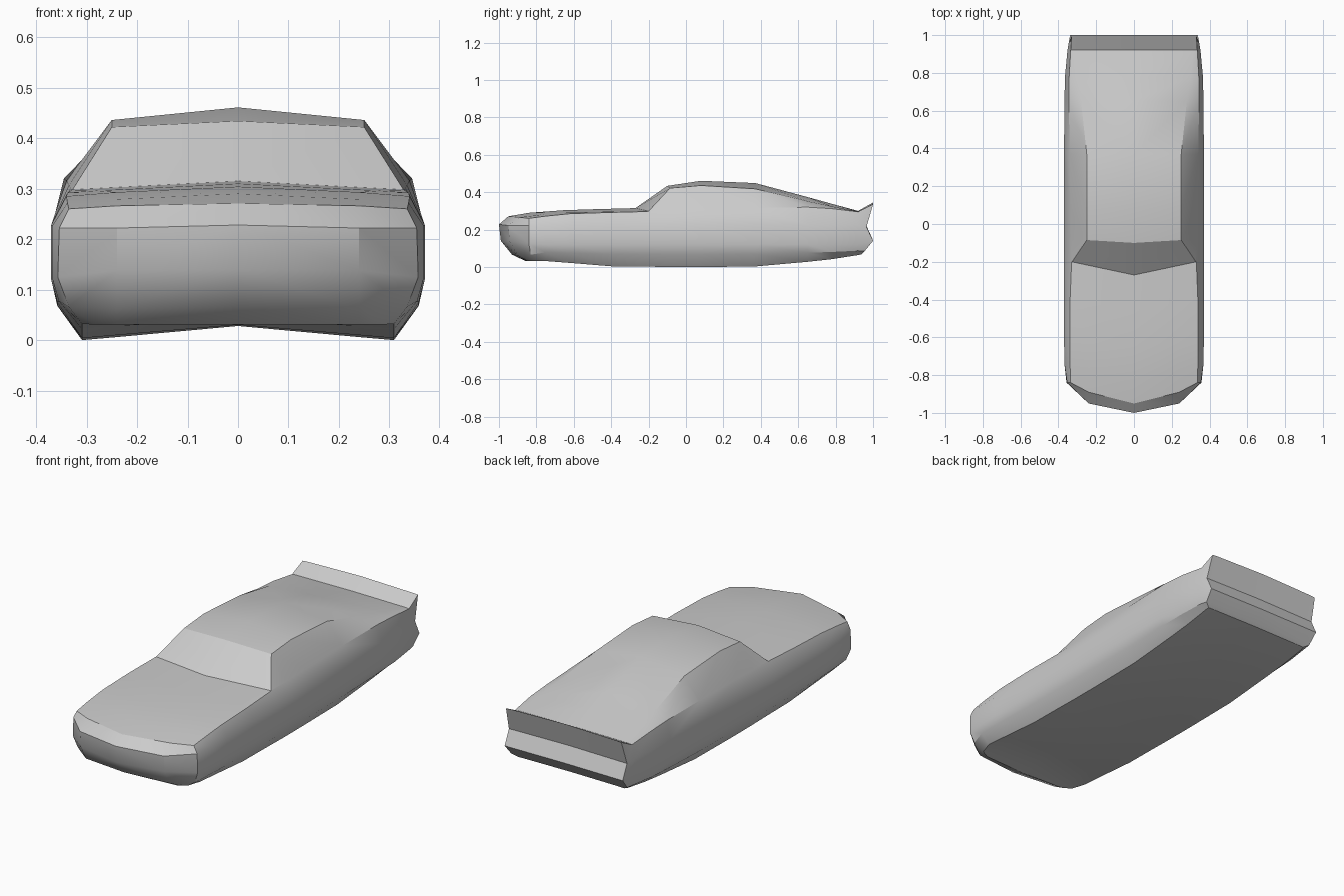
import bpy, bmesh

# Cross-sections from nose to tail:
# side y, centre y, centre z, roof-edge x, roof-edge z, shoulder x, shoulder z, half width, sill z
STATIONS = [
    (-0.75, -0.84, 0.290, 0.24, 0.279, 0.338, 0.272, 0.367, 0.032),
    (-0.62, -0.65, 0.304, 0.24, 0.293, 0.340, 0.285, 0.370, 0.022),
    (-0.40, -0.46, 0.310, 0.28, 0.296, 0.338, 0.292, 0.370, 0.004),
    (-0.20, -0.27, 0.315, 0.328, 0.298, 0.330, 0.297, 0.370, 0.002),
    (-0.08, -0.10, 0.434, 0.25, 0.422, 0.332, 0.301, 0.370, 0.000),
    (0.08, 0.08, 0.461, 0.25, 0.436, 0.335, 0.307, 0.370, 0.000),
    (0.37, 0.37, 0.449, 0.25, 0.418, 0.340, 0.316, 0.370, 0.003),
    (0.65, 0.65, 0.374, 0.28, 0.352, 0.345, 0.320, 0.368, 0.028),
    (0.78, 0.78, 0.338, 0.30, 0.324, 0.343, 0.312, 0.365, 0.042),
    (0.92, 0.92, 0.300, 0.315, 0.297, 0.335, 0.295, 0.352, 0.064),
]

# End panels, top row to bottom row; each row runs centre, inner, corner
NOSE = [
    [(0, -0.95, 0.271), (0.24, -0.89, 0.266), (0.335, -0.84, 0.260)],
    [(0, -1.0, 0.228), (0.24, -0.95, 0.222), (0.354, -0.84, 0.222)],
    [(0, -0.99, 0.14), (0.24, -0.943, 0.138), (0.357, -0.84, 0.125)],
    [(0, -0.93, 0.066), (0.24, -0.90, 0.062), (0.335, -0.83, 0.066)],
    [(0, -0.855, 0.031), (0.24, -0.845, 0.031), (0.285, -0.82, 0.031)],
]
TAIL = [
    [(0, 1.0, 0.345), (0.30, 1.0, 0.338), (0.33, 1.0, 0.336)],
    [(0, 0.965, 0.22), (0.30, 0.965, 0.216), (0.338, 0.965, 0.215)],
    [(0, 1.0, 0.142), (0.30, 1.0, 0.14), (0.338, 1.0, 0.14)],
    [(0, 0.955, 0.085), (0.30, 0.955, 0.085), (0.332, 0.955, 0.085)],
    [(0, 0.94, 0.072), (0.27, 0.94, 0.070), (0.305, 0.94, 0.069)],
]


def section(y, yc, zc, xe, ze, xs, zs, hw, zb):
    """Half ring from the roof centre round to the underside centre."""
    ye = y + (yc - y) * (1 - xe / xs)
    return [(0, yc, zc), (xe, ye, ze), (xs, y, zs), (hw, y, 0.228),
            (hw, y, 0.12), (hw - 0.012, y, 0.068 + zb * 0.3),
            (0.309, y, zb), (0.24, y, zb + 0.006), (0, y, zb + 0.028 * (1 - zb / 0.07))]


def border(grid):
    """Outline of an end panel, ordered like a section."""
    return grid[0] + [row[2] for row in grid[1:]] + [grid[-1][1], grid[-1][0]]


def skin(bm, rows):
    verts = [[bm.verts.new(p) for p in row] for row in rows]
    for a, b in zip(verts, verts[1:]):
        for i in range(len(a) - 1):
            bm.faces.new((a[i], a[i + 1], b[i + 1], b[i]))


# Half shell: body with cabin, then nose and tail panels
bm = bmesh.new()
skin(bm, [border(NOSE)] + [section(*s) for s in STATIONS] + [border(TAIL)])
skin(bm, NOSE)
skin(bm, TAIL)
bmesh.ops.remove_doubles(bm, verts=bm.verts[:], dist=0.0008)

# Mirror to the other side and close
bmesh.ops.mirror(bm, geom=bm.verts[:] + bm.edges[:] + bm.faces[:],
                 axis='X', merge_dist=0.0005)
bmesh.ops.remove_doubles(bm, verts=bm.verts[:], dist=0.0008)
bmesh.ops.recalc_face_normals(bm, faces=bm.faces[:])

mesh = bpy.data.meshes.new("car_body")
bm.to_mesh(mesh)
bm.free()
car = bpy.data.objects.new("car_body", mesh)
bpy.context.collection.objects.link(car)
bpy.context.view_layer.objects.active = car
car.select_set(True)
bpy.ops.object.shade_smooth_by_angle(angle=0.52)
